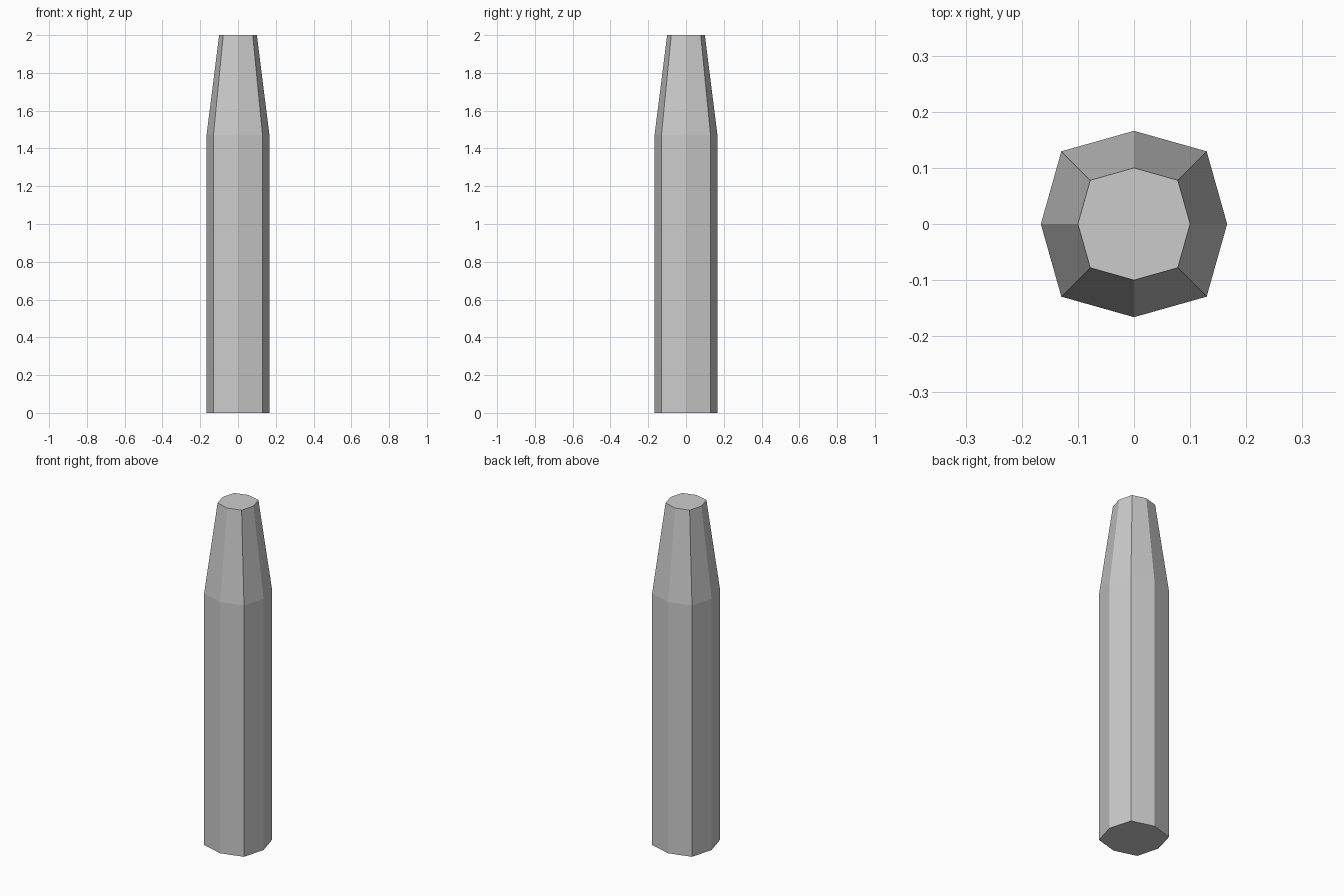
import bpy, bmesh

if "Cube" in bpy.data.objects:
    bpy.data.objects.remove(bpy.data.objects["Cube"])

# Eight-sided section: axis corners at r, diagonal corners at 0.78 r on each axis
D = 0.78
SECTION = [(1, 0), (D, D), (0, 1), (-D, D), (-1, 0), (-D, -D), (0, -1), (D, -D)]


def loft(name, levels):
    """Skin the section through (z, radius) levels and cap both ends."""
    bm = bmesh.new()
    rings = [[bm.verts.new((x * r, y * r, z)) for x, y in SECTION] for z, r in levels]
    for low, high in zip(rings, rings[1:]):
        for i in range(8):
            j = (i + 1) % 8
            bm.faces.new((low[i], low[j], high[j], high[i]))
    bm.faces.new(rings[0][::-1])
    bm.faces.new(rings[-1])
    mesh = bpy.data.meshes.new(name)
    bm.to_mesh(mesh)
    bm.free()
    obj = bpy.data.objects.new(name, mesh)
    bpy.context.collection.objects.link(obj)
    return obj


# Straight shaft with a tapered, flat-topped tip
loft("tapered_post", [(0, 0.166), (1.474, 0.166), (2, 0.1)])
